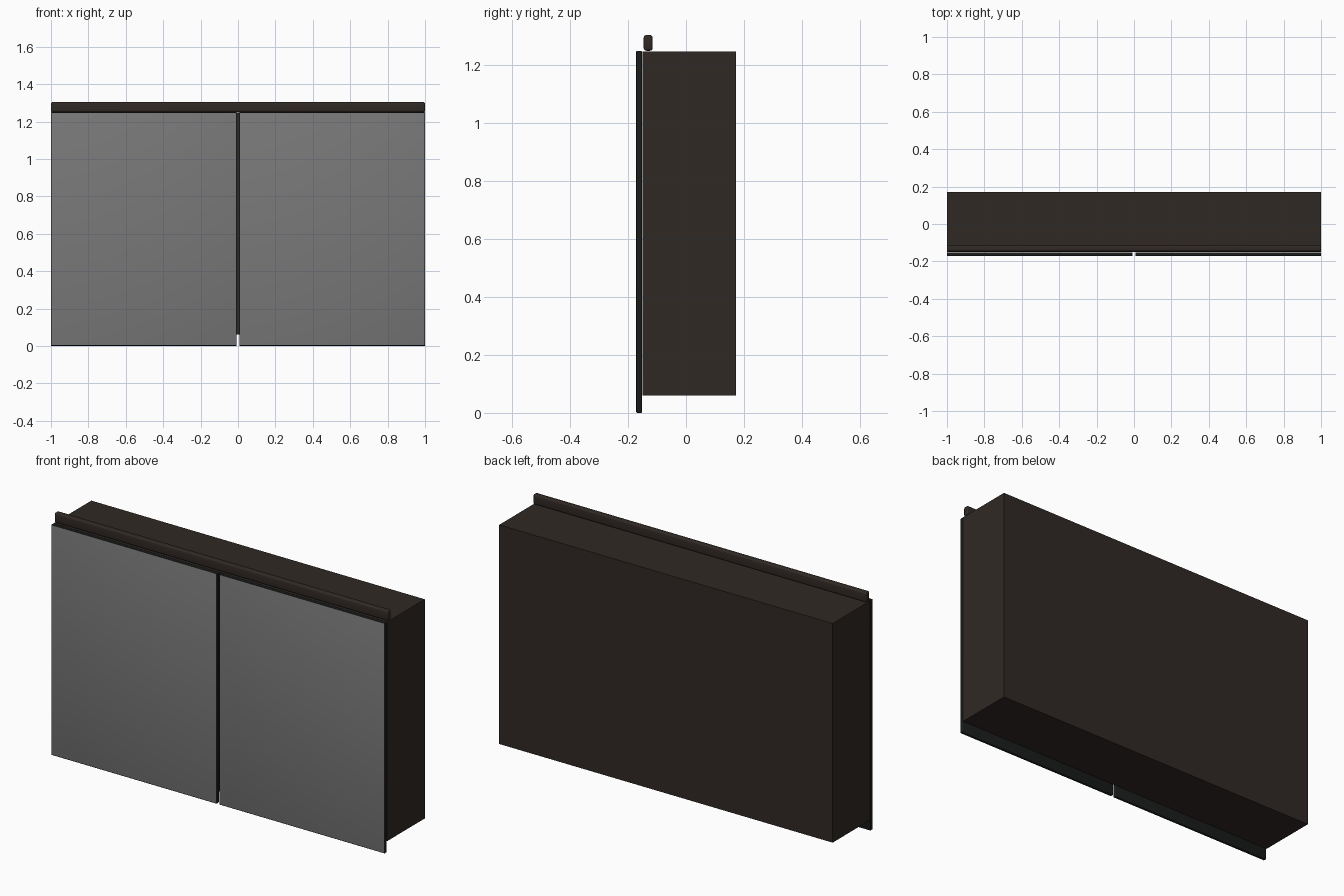
import bpy

if "Cube" in bpy.data.objects:
    bpy.data.objects.remove(bpy.data.objects["Cube"])

def material(name, rgb):
    m = bpy.data.materials.new(name)
    m.diffuse_color = (*rgb, 1)
    m.use_nodes = True
    m.node_tree.nodes["Principled BSDF"].inputs["Base Color"].default_value = m.diffuse_color
    return m

wood = material("dark_wood", (0.030, 0.022, 0.018))
black = material("black_edge", (0.010, 0.011, 0.011))
grey = material("mirror_grey", (0.19, 0.19, 0.19))

def box(name, lo, hi, mat, bevel=0, segments=3):
    bpy.ops.mesh.primitive_cube_add(size=1)
    ob = bpy.context.object
    ob.name = name
    for v in ob.data.vertices:
        v.co = [(a + b) / 2 + c * (b - a) for a, b, c in zip(lo, hi, v.co)]
    ob.data.materials.append(mat)
    if bevel:
        mod = ob.modifiers.new("rounded_edges", 'BEVEL')
        mod.width = bevel
        mod.segments = segments
        bpy.ops.object.modifier_apply(modifier=mod.name)
        bpy.ops.object.shade_smooth_by_angle()
    return ob

# Carcass, raised above the lower edge of the doors
box("cabinet_body", (-1, -0.15, 0.06), (1, 0.172, 1.248), wood)

# Two mirrored doors with dark rounded edges and a grey front
for name, x0, x1 in (("left_door", -1, -0.007), ("right_door", 0.007, 1)):
    door = box(name, (x0, -0.172, 0), (x1, -0.152, 1.25), black, 0.004)
    door.data.materials.append(grey)
    for f in door.data.polygons:
        if f.normal.y < -0.99:
            f.material_index = 1

# Rounded light rail along the top front edge
box("top_rail", (-1, -0.146, 1.25), (1, -0.115, 1.304), wood, 0.009, 4)
